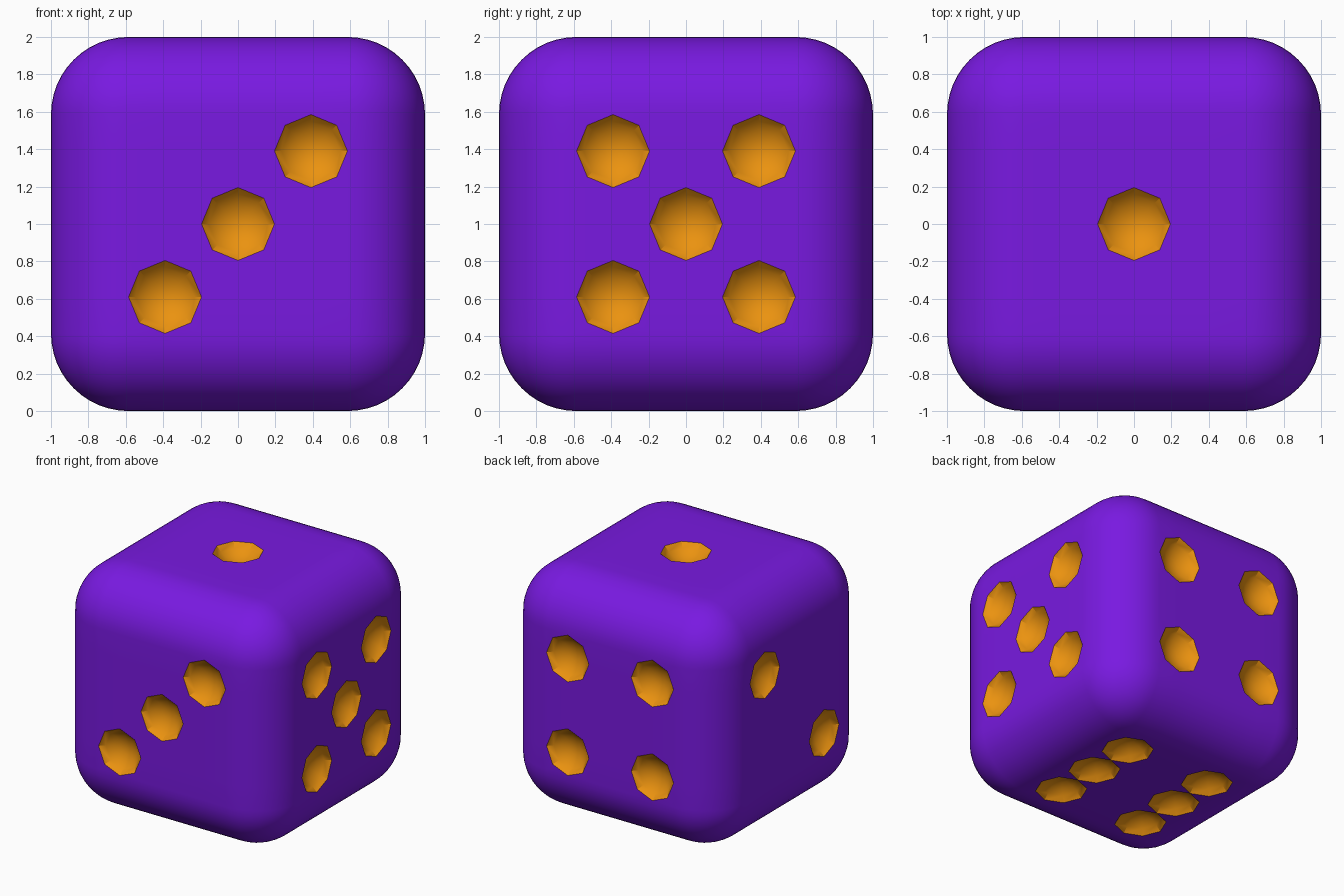
import bpy, bmesh
from math import sin, cos, tan, radians, pi
from mathutils import Vector

if "Cube" in bpy.data.objects:
    bpy.data.objects.remove(bpy.data.objects["Cube"])

FLAT = 0.585          # half width of the flat part of a face
ROUND = 1 - FLAT      # edge radius
PIP = FLAT / 3        # pip radius
STEP = 2 * PIP        # pip spacing
TILT = radians(55)    # slope of the bowl at its rim
RINGS, ARC = 4, 6


def material(name, rgb):
    m = bpy.data.materials.new(name)
    m.diffuse_color = (*rgb, 1)
    m.use_nodes = True
    m.node_tree.nodes["Principled BSDF"].inputs["Base Color"].default_value = m.diffuse_color
    return m


bm = bmesh.new()


def face(points, mat):
    f = bm.faces.new([bm.verts.new(p) for p in points])
    f.material_index = mat
    f.smooth = True


def rounded(p):
    # push a point of the cube surface onto the rounded cube
    core = Vector([max(-FLAT, min(FLAT, c)) for c in p])
    return core + (p - core).normalized() * ROUND


# grid lines: even cells on the flat, equal angles on the rounding
arc = [FLAT + ROUND * tan(pi / 4 * i / ARC) for i in range(1, ARC + 1)]
lines = [-a for a in reversed(arc)] + [PIP * i for i in range(-3, 4)] + arc


def add_side(n, u, v, pips):
    n, u, v = Vector(n), Vector(u), Vector(v)

    def at(a, b, depth=0.0):
        return n * (1 - depth) + u * a + v * b

    # rounded skin, leaving out the pip cells
    for a0, a1 in zip(lines, lines[1:]):
        for b0, b1 in zip(lines, lines[1:]):
            cell = (round((a0 + a1) / 2 / STEP), round((b0 + b1) / 2 / STEP))
            if cell not in pips:
                face([rounded(at(a, b)) for a, b in
                      ((a0, b0), (a1, b0), (a1, b1), (a0, b1))], 0)

    # octagonal pips: flat surround and sunken bowl
    big = PIP / sin(TILT)
    for i, j in pips:
        cx, cy = i * STEP, j * STEP

        def ring(k, level):
            t = TILT * (1 - level / RINGS)
            r, d = big * sin(t), big * (cos(t) - cos(TILT))
            return at(cx + r * cos(k * pi / 4), cy + r * sin(k * pi / 4), d)

        for k in range(8):
            mid = (k // 2) * pi / 2 + pi / 4
            corner = at(cx + PIP * 2 ** 0.5 * cos(mid), cy + PIP * 2 ** 0.5 * sin(mid))
            face([ring(k, 0), corner, ring(k + 1, 0)], 0)
            for lv in range(RINGS - 1):
                face([ring(k, lv), ring(k + 1, lv), ring(k + 1, lv + 1), ring(k, lv + 1)], 1)
            face([ring(k, RINGS - 1), ring(k + 1, RINGS - 1), ring(0, RINGS)], 1)


X, Y, Z = (1, 0, 0), (0, 1, 0), (0, 0, 1)
NX, NY, NZ = (-1, 0, 0), (0, -1, 0), (0, 0, -1)
corners = [(-1, -1), (1, -1), (-1, 1), (1, 1)]

add_side(Z, X, Y, [(0, 0)])                                    # top: one
add_side(NX, NY, Z, [(-1, 1), (1, -1)])                        # left: two
add_side(NY, X, Z, [(-1, -1), (0, 0), (1, 1)])                 # front: three
add_side(Y, NX, Z, corners)                                    # back: four
add_side(X, Y, Z, corners + [(0, 0)])                          # right: five
add_side(NZ, X, NY, [(a, b) for a in (-1, 1) for b in (-1, 0, 1)])  # bottom: six

bmesh.ops.remove_doubles(bm, verts=bm.verts[:], dist=1e-4)
bmesh.ops.translate(bm, verts=bm.verts[:], vec=(0, 0, 1))

mesh = bpy.data.meshes.new("die")
bm.to_mesh(mesh)
bm.free()
mesh.materials.append(material("purple", (0.19, 0.01, 0.75)))
mesh.materials.append(material("orange", (0.83, 0.29, 0.005)))
die = bpy.data.objects.new("die", mesh)
bpy.context.collection.objects.link(die)
bpy.context.view_layer.objects.active = die
die.select_set(True)
bpy.ops.object.shade_smooth_by_angle(angle=radians(30))
